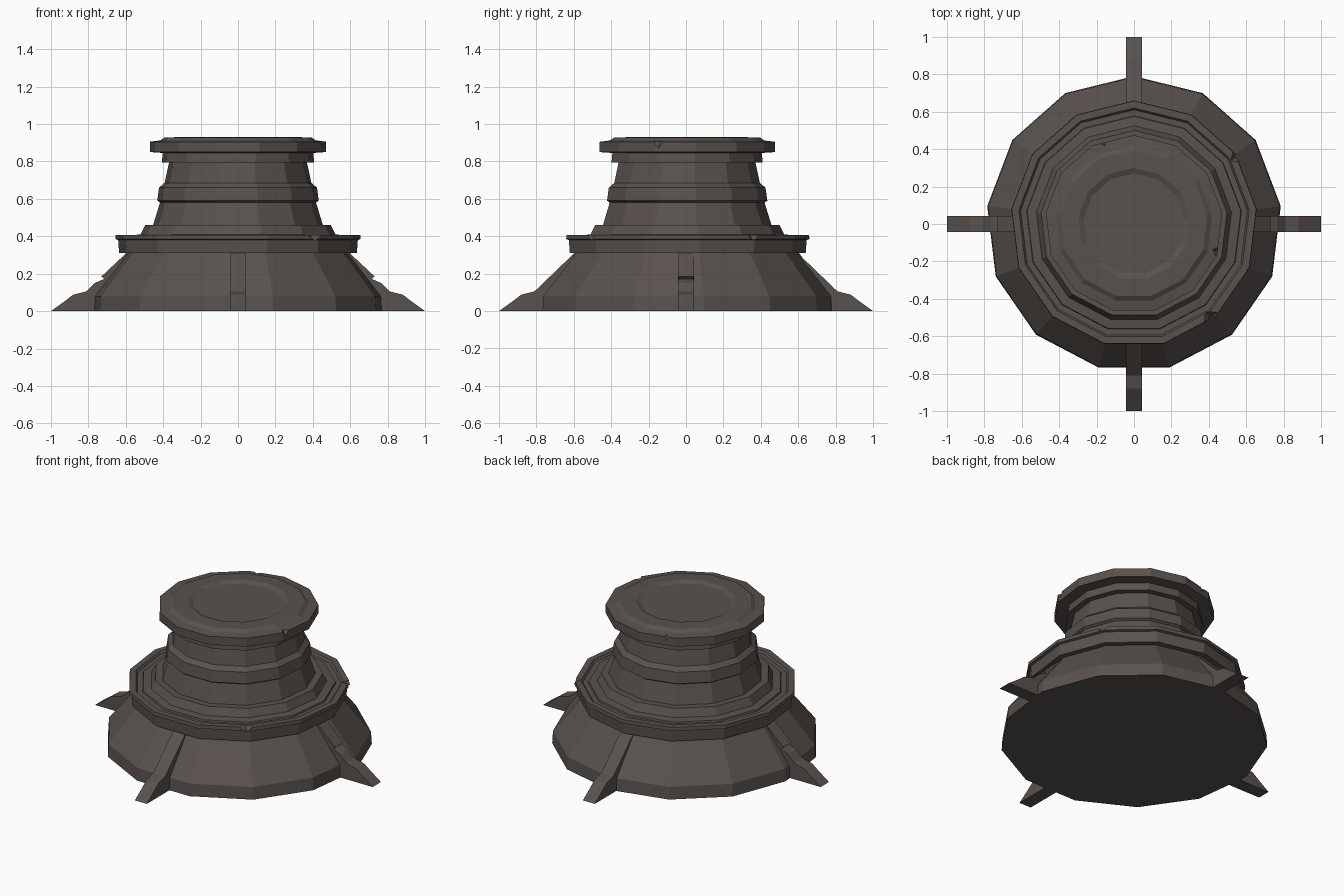
import bpy, bmesh, math
from mathutils import Vector

if "Cube" in bpy.data.objects:
    bpy.data.objects.remove(bpy.data.objects["Cube"])

SIDES = 13
stone = bpy.data.materials.new("dark_stone")
stone.diffuse_color = (0.100, 0.084, 0.076, 1)
stone.use_nodes = True
stone.node_tree.nodes["Principled BSDF"].inputs["Base Color"].default_value = stone.diffuse_color


def finish(bm, name):
    bmesh.ops.recalc_face_normals(bm, faces=bm.faces)
    me = bpy.data.meshes.new(name)
    bm.to_mesh(me)
    bm.free()
    me.materials.append(stone)
    ob = bpy.data.objects.new(name, me)
    bpy.context.collection.objects.link(ob)
    return ob


def lathe(name, profile):
    """Closed 13-sided turned part from (radius, z) points, bottom to top."""
    bm = bmesh.new()
    rings = []
    for r, z in profile:
        rings.append([bm.verts.new((r * math.sin(2 * math.pi * i / SIDES),
                                    r * math.cos(2 * math.pi * i / SIDES), z))
                      for i in range(SIDES)])
    for a, b in zip(rings, rings[1:]):
        for i in range(SIDES):
            j = (i + 1) % SIDES
            bm.faces.new((a[i], a[j], b[j], b[i]))
    bm.faces.new(rings[0])
    bm.faces.new(rings[-1])
    return finish(bm, name)


def chip(target, x, y, z_low, z_high, size):
    """Cut a downward-pointing triangular chip out of a rim."""
    bm = bmesh.new()
    ang = math.atan2(y, x)
    ring = [bm.verts.new((x + size * math.cos(ang + k * math.pi / 2),
                          y + size * math.sin(ang + k * math.pi / 2), z_high))
            for k in range(4)]
    tip = bm.verts.new((x, y, z_low))
    bm.faces.new(ring)
    for k in range(4):
        bm.faces.new((ring[k], ring[(k + 1) % 4], tip))
    cutter = finish(bm, "chip_cutter")
    cutter.hide_render = True
    mod = target.modifiers.new("chip", 'BOOLEAN')
    mod.operation = 'DIFFERENCE'
    mod.solver = 'EXACT'
    mod.object = cutter
    bpy.context.view_layer.objects.active = target
    bpy.ops.object.modifier_apply(modifier=mod.name)
    bpy.data.objects.remove(cutter)


# Flared foot
lathe("flared_base", [(.79, 0), (.785, .08), (.60, .315)])

# Stepped collar
collar = lathe("collar", [(.58, .31), (.64, .31), (.645, .38), (.66, .385),
                          (.658, .408), (.62, .408), (.61, .395), (.50, .395)])
lathe("collar_step", [(.58, .39), (.575, .405), (.525, .41), (.50, .46), (.43, .46)])

# Tapered column with raised band
lathe("column", [(.46, .45), (.42, .58), (.435, .59), (.425, .66),
                 (.395, .685), (.37, .80)])

# Neck ring and cap with shallow dish
lathe("neck_ring", [(.35, .795), (.41, .795), (.405, .85), (.35, .85)])
cap = lathe("cap", [(.40, .845), (.475, .85), (.475, .905), (.42, .912), (.395, .928),
                    (.30, .93), (.27, .917)])

# Worn chips on the rims
chip(cap, .46, -.15, .855, .95, .075)
chip(cap, -.17, .455, .855, .95, .075)
chip(collar, .41, -.50, .37, .43, .07)
chip(collar, .55, .36, .37, .43, .06)

# Four buttress fins, a side outline thickened and repeated around the base
outline = [(.45, 0), (1, 0), (.93, .05), (.88, .088), (.81, .105), (.595, .312), (.45, .312)]
worn = [(.45, 0), (1, 0), (.93, .05), (.88, .088), (.81, .105), (.765, .15),
        (.715, .172), (.73, .185), (.595, .312), (.45, .312)]
for k, name in enumerate(("right", "back", "left", "front")):
    pts = worn if k in (0, 2) else outline
    c, s = math.cos(k * math.pi / 2), math.sin(k * math.pi / 2)
    bm = bmesh.new()
    sides = [[bm.verts.new((r * c - w * s, r * s + w * c, z)) for r, z in pts]
             for w in (-.043, .043)]
    bm.faces.new(sides[0])
    bm.faces.new(sides[1])
    for i in range(len(pts)):
        j = (i + 1) % len(pts)
        bm.faces.new((sides[0][i], sides[0][j], sides[1][j], sides[1][i]))
    finish(bm, name + "_fin")
